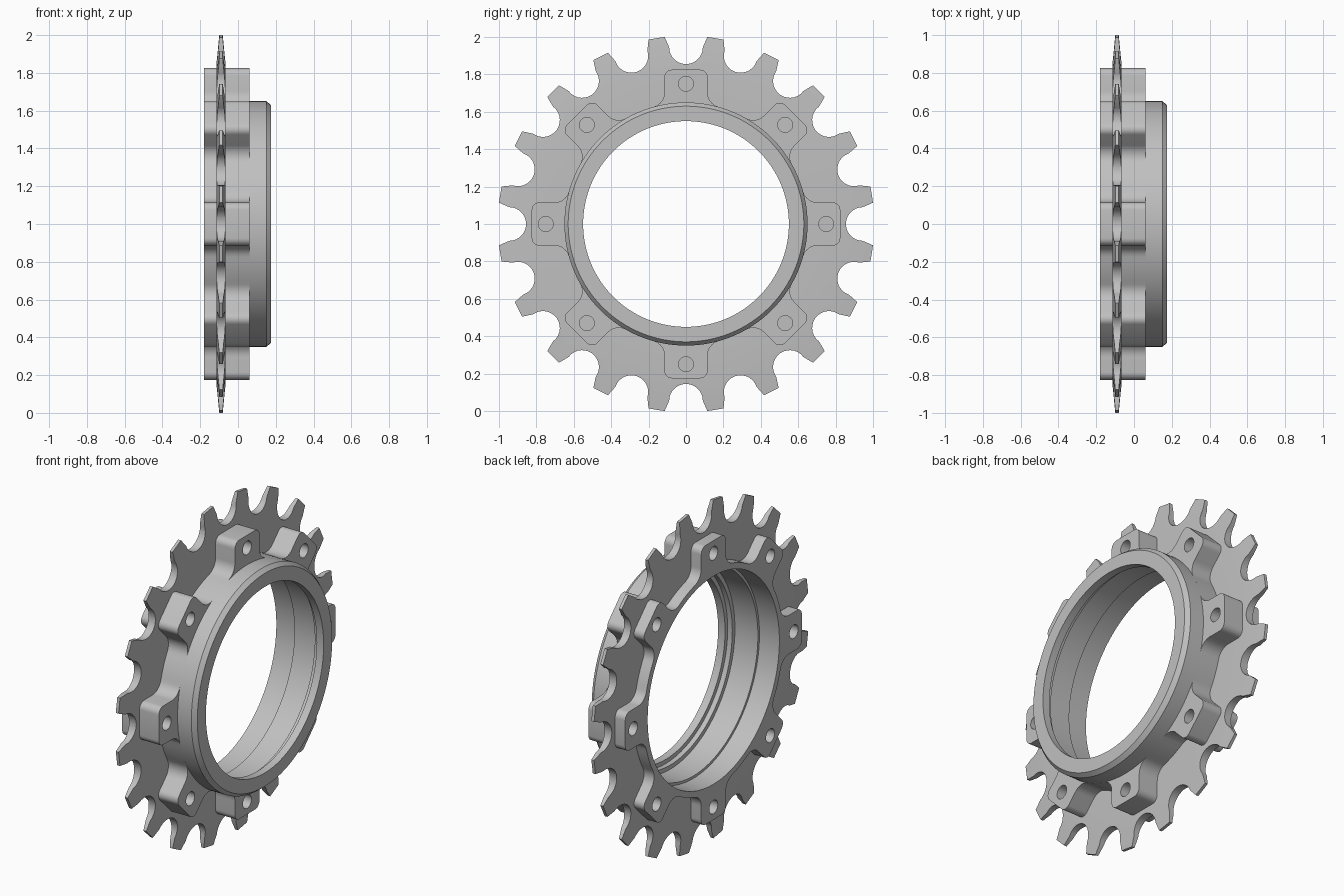
import bpy, bmesh
from math import sin, cos, radians, degrees, atan2, hypot
from mathutils import Matrix

cube = bpy.data.objects.get("Cube")
if cube:
    bpy.data.objects.remove(cube, do_unlink=True)

# Single steel grey
steel = bpy.data.materials.new("steel_grey")
steel.use_nodes = True
GREY = (0.53, 0.53, 0.53, 1)
steel.diffuse_color = GREY
steel.node_tree.nodes["Principled BSDF"].inputs["Base Color"].default_value = GREY

# The wheel is drawn flat, then its axis is turned onto x and its centre lifted
AXLE = Matrix(((0, 0, 1, 0), (1, 0, 0, 0), (0, 1, 0, 1), (0, 0, 0, 1)))


def arc(cx, cy, r, a0, a1, n):
    """Points on an arc, angles in degrees, both ends included."""
    return [(cx + r * cos(radians(a0 + (a1 - a0) * i / n)),
             cy + r * sin(radians(a0 + (a1 - a0) * i / n))) for i in range(n + 1)]


def circle(r, n, cx=0, cy=0):
    return arc(cx, cy, r, 0, 360, n)[:-1]


def turn(points, a):
    c, s = cos(radians(a)), sin(radians(a))
    return [(x * c - y * s, x * s + y * c) for x, y in points]


def finish(name, bm):
    bmesh.ops.remove_doubles(bm, verts=bm.verts, dist=1e-5)
    bmesh.ops.recalc_face_normals(bm, faces=bm.faces)
    bm.transform(AXLE)
    mesh = bpy.data.meshes.new(name)
    bm.to_mesh(mesh)
    bm.free()
    mesh.materials.append(steel)
    obj = bpy.data.objects.new(name, mesh)
    bpy.context.collection.objects.link(obj)
    bpy.ops.object.select_all(action='DESELECT')
    obj.select_set(True)
    bpy.context.view_layer.objects.active = obj
    bpy.ops.object.shade_smooth_by_angle(angle=radians(30))


def plate(name, outlines, x0, x1):
    """Extruded plate; outlines inside the first one become holes."""
    curve = bpy.data.curves.new(name + "_outline", 'CURVE')
    curve.dimensions = '2D'
    curve.fill_mode = 'BOTH'
    curve.extrude = (x1 - x0) / 2
    for pts in outlines:
        spline = curve.splines.new('POLY')
        spline.points.add(len(pts) - 1)
        for p, (x, y) in zip(spline.points, pts):
            p.co = (x, y, 0, 1)
        spline.use_cyclic_u = True
    temp = bpy.data.objects.new(name + "_outline", curve)
    bpy.context.collection.objects.link(temp)
    mesh = bpy.data.meshes.new_from_object(temp)
    bm = bmesh.new()
    bm.from_mesh(mesh)
    bpy.data.objects.remove(temp, do_unlink=True)
    bpy.data.curves.remove(curve)
    bpy.data.meshes.remove(mesh)
    bm.transform(Matrix.Translation((0, 0, (x0 + x1) / 2)))
    finish(name, bm)


def bridge_rings(name, rings):
    """Closed tube of quads through rings of equal point count."""
    bm = bmesh.new()
    loops = [[bm.verts.new(p) for p in ring] for ring in rings]
    for a, b in zip(loops, loops[1:] + loops[:1]):
        for i in range(len(a)):
            j = (i + 1) % len(a)
            bm.faces.new((a[i], a[j], b[j], b[i]))
    finish(name, bm)


# Lug ring: eight filleted bolt lugs around a thin ring
HUB, BORE = 0.65, 0.615
LUGS, HALF, TOP, CORNER, FILLET = 8, 0.115, 0.825, 0.04, 0.08
fu = HALF + FILLET
fv = (((HUB + FILLET) ** 2) - fu ** 2) ** 0.5
toward_axis = 180 + degrees(atan2(fv, fu))
half_lug = arc(HALF - CORNER, TOP - CORNER, CORNER, 90, 0, 6)
half_lug += arc(fu, fv, FILLET, 180, toward_axis, 8)
lug = half_lug[::-1] + [(-u, v) for u, v in half_lug]
foot = degrees(atan2(half_lug[-1][0], half_lug[-1][1]))
gap = arc(0, 0, HUB, 90 + foot, 90 + 360 / LUGS - foot, 6)[1:-1]

outline, holes = [], []
for k in range(LUGS):
    outline += turn(lug + gap, k * 360 / LUGS)
    holes.append(turn(circle(0.04, 24, 0, 0.75), k * 360 / LUGS))
plate("lug_ring", [outline, circle(BORE, 128)] + holes, -0.18, 0.06)

# Hub sleeve: lathed collar with chamfered rim and stepped bore
profile = [(-0.05, 0.60), (-0.05, BORE), (0.06, BORE), (0.06, HUB),
           (0.15, HUB), (0.175, 0.63), (0.175, 0.55), (0.13, 0.55),
           (0.13, 0.575), (0.10, 0.575), (0.10, 0.60)]
bridge_rings("hub_sleeve", [[(px, py, x) for px, py in circle(r, 128)]
                            for x, r in profile])

# Toothed disc: rounded valleys, teeth thinning towards their tips
TEETH, MID, SHOULDER = 20, -0.09, 0.85
pitch = 360 / TEETH
tip_angle = pitch / 2 - 2.5
tip_r = 1 / cos(radians(tip_angle))
valley = arc(0, 0.945, 0.09, 180, 360, 14)
right_tip = turn([(0, tip_r)], -tip_angle)
left_tip = turn([(0, tip_r)], tip_angle)
tooth_space = right_tip + valley[::-1] + left_tip
rim = []
for k in range(TEETH):
    rim += turn(tooth_space, k * pitch)


def half_thickness(r):
    t = max(0, (r - SHOULDER) / (tip_r - SHOULDER))
    return 0.024 - 0.015 * t


def disc_ring(side, radius=None):
    ring = []
    for x, y in rim:
        r = hypot(x, y)
        s = radius / r if radius else 1
        ring.append((x * s, y * s, MID + side * half_thickness(r * s)))
    return ring


bridge_rings("toothed_disc", [disc_ring(-1, 0.63), disc_ring(-1, SHOULDER), disc_ring(-1),
                              disc_ring(1), disc_ring(1, SHOULDER), disc_ring(1, 0.63)])
